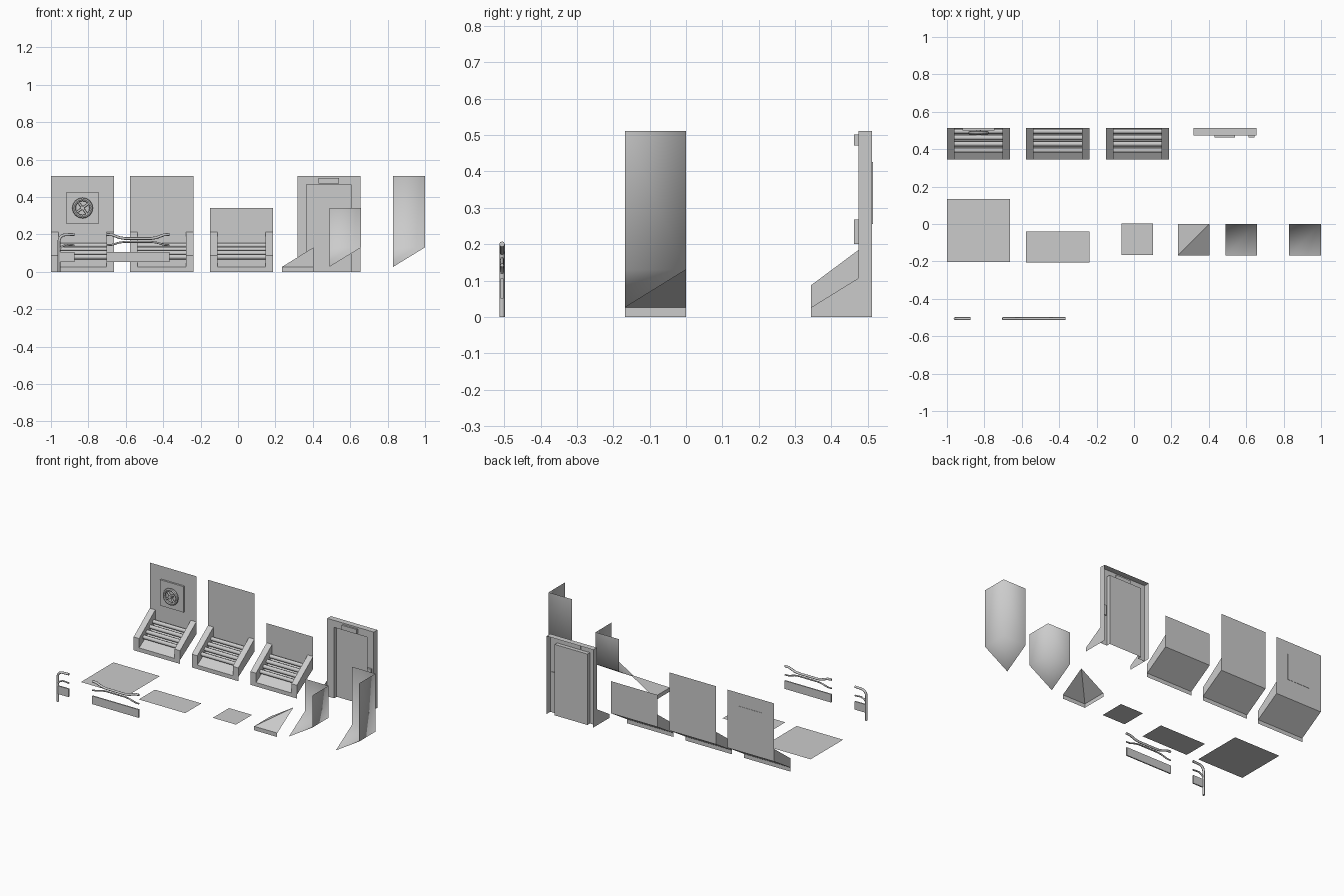
import bpy, bmesh, math
from mathutils import Vector

if "Cube" in bpy.data.objects:
    bpy.data.objects.remove(bpy.data.objects["Cube"])

T, D = 0.338, 0.168            # tile width, half-tile depth
LOW, HIGH = 0.026, 0.13        # skirting slope heights
BACK = 0.512
FRONT = BACK - D


def make(name, verts, faces, smooth=False, solid=False):
    me = bpy.data.meshes.new(name)
    me.from_pydata(verts, [], faces)
    if solid:
        bm = bmesh.new()
        bm.from_mesh(me)
        bmesh.ops.recalc_face_normals(bm, faces=bm.faces)
        bm.to_mesh(me)
        bm.free()
    me.polygons.foreach_set("use_smooth", [smooth] * len(me.polygons))
    ob = bpy.data.objects.new(name, me)
    bpy.context.collection.objects.link(ob)
    return ob


def prism(name, profile, x0, x1):
    """Solid from a (y, z) profile extruded along x."""
    n = len(profile)
    v = [(x, y, z) for x in (x0, x1) for y, z in profile]
    f = [tuple(range(n)), tuple(range(n, 2 * n))]
    f += [(i, (i + 1) % n, n + (i + 1) % n, n + i) for i in range(n)]
    return make(name, v, f, solid=True)


def box(name, x0, x1, y0, y1, z0, z1):
    return prism(name, [(y0, z0), (y1, z0), (y1, z1), (y0, z1)], x0, x1)


def pipe(name, pts, r, sides=8):
    """Round bar swept along a polyline, capped."""
    cu = bpy.data.curves.new(name, 'CURVE')
    cu.dimensions = '3D'
    cu.bevel_depth, cu.bevel_resolution = r, max(0, sides // 2 - 2)
    cu.use_fill_caps = True
    sp = cu.splines.new('POLY')
    sp.points.add(len(pts) - 1)
    for p, c in zip(sp.points, pts):
        p.co = (*c, 1)
    ob = bpy.data.objects.new(name, cu)
    bpy.context.collection.objects.link(ob)
    return ob


def slope(t):
    return LOW + (HIGH - LOW) * t


# Wall modules: sheet, end brackets and pipes on the sloped skirting
def wall(name, x0, h):
    x1 = x0 + T
    prof = [(FRONT, 0), (FRONT, LOW), (BACK, HIGH), (BACK, h)]
    v = [p for y, z in prof for p in ((x0, y, z), (x1, y, z))]
    make(name + "_sheet", v, [(2*i, 2*i+1, 2*i+3, 2*i+2) for i in range(3)])
    bracket = [(FRONT, LOW), (FRONT, 0.087), (BACK, 0.212), (BACK, HIGH)]
    for side, a in (("left", x0), ("right", x1 - 0.04)):
        prism(f"{name}_bracket_{side}", bracket, a, a + 0.04)
    for i in range(4):
        t = 0.3 + 0.2 * i
        y, z = FRONT + D * t, slope(t) + 0.022
        pipe(f"{name}_pipe_{i}", [(x0 + 0.03, y, z), (x1 - 0.03, y, z)], 0.013)


wall("valve_wall", -1.0, 0.512)
wall("tall_wall", -0.577, 0.512)
wall("low_wall", -0.15, 0.341)

# Valve wheel on its backing plate
cx, cz, wy = -0.831, 0.341, 0.487
box("valve_plate", cx - 0.085, cx + 0.085, 0.5, 0.5138, cz - 0.085, cz + 0.085)
bpy.ops.mesh.primitive_torus_add(major_radius=0.046, minor_radius=0.0095,
                                 major_segments=16, minor_segments=8,
                                 location=(cx, wy, cz), rotation=(math.pi / 2, 0, 0))
bpy.context.object.name = "valve_wheel"
for i in range(2):
    a = math.pi / 4 + i * math.pi / 2 - 0.15
    d = Vector((math.cos(a), 0, math.sin(a))) * 0.045
    c = Vector((cx, wy, cz))
    pipe(f"valve_spoke_{i}", [c - d, c + d], 0.006)
pipe("valve_hub", [(cx, 0.477, cz), (cx, 0.505, cz)], 0.012)

# Doorway: open-backed frame shell with a recessed door
x0, x1, h, yf = 0.317, 0.655, 0.512, 0.474
a, b, dh, yd = 0.367, 0.605, 0.466, 0.5
outer = [(x0, 0), (x0, h), (x1, h), (x1, 0)]
inner = [(a, 0), (a, dh), (b, dh), (b, 0)]
v = [(x, BACK, z) for x, z in outer] + [(x, yf, z) for x, z in outer]
v += [(x, yf, z) for x, z in inner] + [(x, yd, z) for x, z in inner]
f = [(k + i, k + i + 1, k + i + 5, k + i + 4) for k in (0, 4, 8) for i in range(3)]
make("door_frame", v, f + [(12, 13, 14, 15)], solid=True)
box("door_sign", 0.43, 0.54, 0.462, 0.48, 0.472, 0.502)
box("door_switch", 0.613, 0.643, 0.462, 0.48, 0.2, 0.268)
for side, x in (("left", x0), ("right", x1)):
    make(f"door_skirt_{side}", [(x, FRONT, 0), (x, FRONT, LOW), (x, BACK, HIGH),
                                (x, BACK, 0)], [(0, 1, 2, 3)])

# Floor tiles
for name, x, y, w, d in (("floor_full", -1.0, -0.204, T, T),
                         ("floor_half", -0.577, -0.207, T, D),
                         ("floor_quarter", -0.067, -0.166, D, D)):
    make(name, [(x, y, 0), (x + w, y, 0), (x + w, y + d, 0), (x, y + d, 0)],
         [(0, 1, 2, 3)])

# Outer corner: low skirting rising to one point
x, e, y, g = 0.235, 0.235 + D, -D, 0.0
make("outer_corner", [(x, y, 0), (e, y, 0), (x, g, 0), (x, y, LOW), (e, y, LOW),
                      (x, g, LOW), (e, g, HIGH)],
     [(0, 1, 4, 3), (2, 0, 3, 5), (3, 4, 6), (3, 6, 5)])

# Inner corners: two walls meeting over a sloped valley
for name, x, h in (("inner_corner_low", 0.488, 0.341), ("inner_corner_tall", 0.829, 0.512)):
    e = x + D + 0.002
    make(name, [(x, y, LOW), (e, y, HIGH), (e, g, HIGH), (x, g, HIGH),
                (e, y, h), (e, g, h), (x, g, h)],
         [(0, 1, 2), (0, 2, 3), (2, 1, 4, 5), (3, 2, 5, 6)], smooth=True)

# Straight railing: dipped handrail, arched lower rail and kick panel
ry = -0.506
mid = -0.535


def rail(name, pts, r):
    return pipe(name, [(px, ry, pz) for px, pz in pts], r)


def mirrored(pts):
    return [(mid - dx, z) for dx, z in pts] + [(mid + dx, z) for dx, z in reversed(pts)]


rail("railing_handrail", mirrored([(0.169, 0.2), (0.14, 0.198), (0.1, 0.183), (0.07, 0.178)]), 0.0075)
rail("railing_lower_rail", mirrored([(0.169, 0.142), (0.14, 0.144), (0.1, 0.156), (0.07, 0.16)]), 0.005)
box("railing_panel", mid - 0.169, mid + 0.169, ry - 0.004, ry + 0.004, 0.051, 0.105)

# Railing end: post bending into the handrail
arc = [(-0.957 + 0.035 * (1 - math.cos(t)), 0.163 + 0.035 * math.sin(t))
       for t in [i * math.pi / 12 for i in range(7)]]
rail("end_post", [(-0.957, 0)] + arc + [(-0.875, 0.2)], 0.0075)
rail("end_lower_rail", [(-0.957, 0.118), (-0.94, 0.136), (-0.92, 0.145), (-0.875, 0.142)], 0.005)
box("end_panel", -0.955, -0.875, ry - 0.004, ry + 0.004, 0.051, 0.105)
